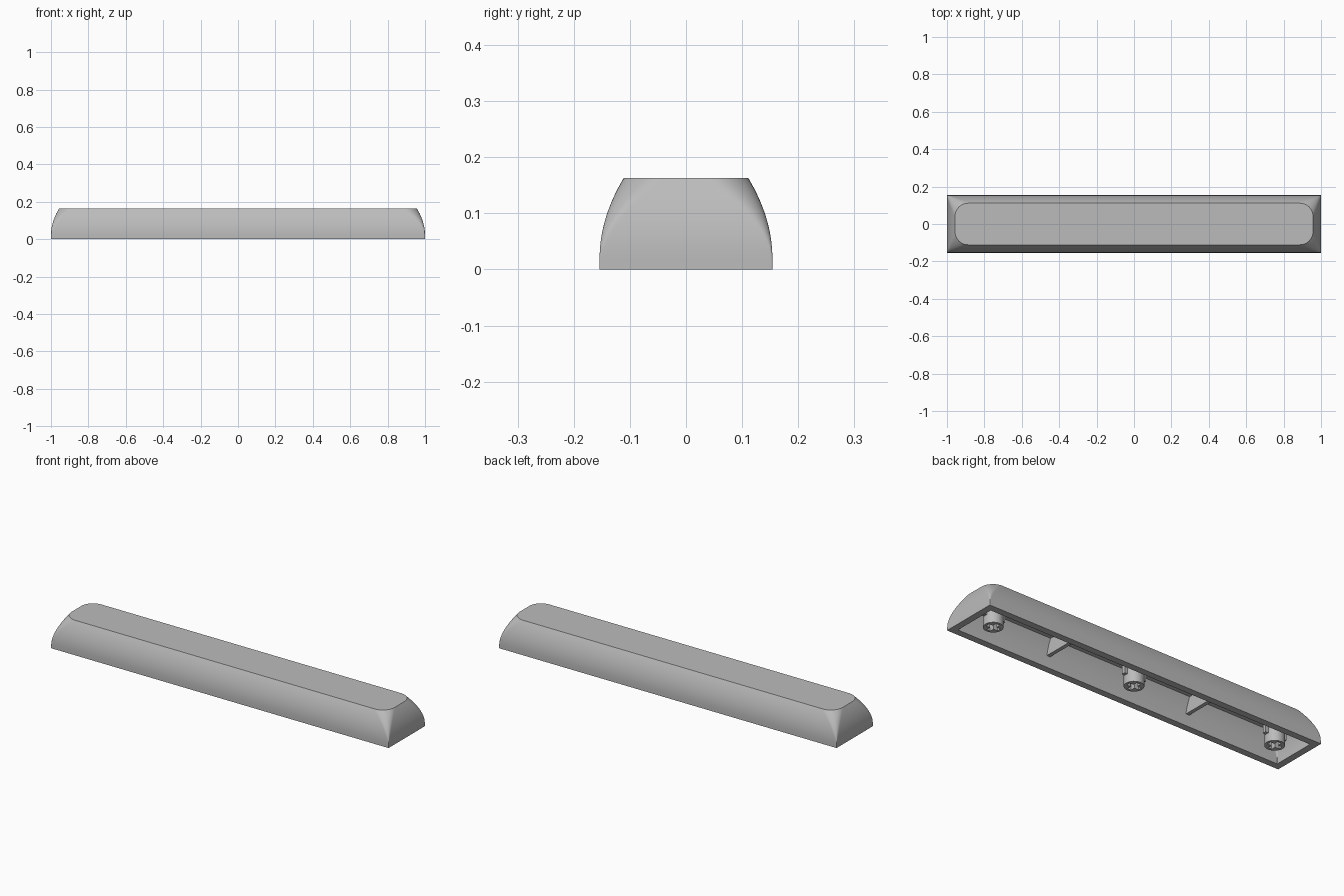
import bpy, bmesh, math
from mathutils import Matrix

default = bpy.data.objects.get("Cube")
if default:
    bpy.data.objects.remove(default, do_unlink=True)

HALF_X, HALF_Y, HEIGHT = 1.0, 0.154, 0.163
STRAIGHT, INSET = 0.02, 0.043      # vertical skirt, then inward curve
WALL, CEILING = 0.036, 0.14

grey = bpy.data.materials.new("grey plastic")
grey.use_nodes = True
grey.diffuse_color = (0.5, 0.5, 0.5, 1)
grey.node_tree.nodes["Principled BSDF"].inputs["Base Color"].default_value = (0.5, 0.5, 0.5, 1)


def finish(name, bm, smooth=True):
    bmesh.ops.recalc_face_normals(bm, faces=bm.faces)
    mesh = bpy.data.meshes.new(name)
    bm.to_mesh(mesh)
    bm.free()
    mesh.materials.append(grey)
    obj = bpy.data.objects.new(name, mesh)
    bpy.context.collection.objects.link(obj)
    if smooth:
        bpy.ops.object.select_all(action='DESELECT')
        obj.select_set(True)
        bpy.context.view_layer.objects.active = obj
        bpy.ops.object.shade_smooth_by_angle(angle=math.radians(30))
    return obj


def add_box(bm, centre, size):
    bmesh.ops.create_cube(bm, size=1, matrix=Matrix.Translation(centre) @ Matrix.Diagonal((*size, 1)))


def ring(bm, z, extra):
    """Rounded rectangle at height z; corners soften toward the top."""
    t = max(0, (z - STRAIGHT) / (HEIGHT - STRAIGHT))
    inset = INSET * t ** 2 + extra
    hx, hy = HALF_X - inset, HALF_Y - inset
    r = 0.002 + 0.068 * t ** 1.5
    guard = 0.008
    verts = []
    for k in range(4):
        sx, sy = (1, -1, -1, 1)[k], (1, 1, -1, -1)[k]
        pts = [(hx, hy - r - guard)]
        for i in range(11):
            a = math.pi / 2 * i / 10
            pts.append((hx - r + r * math.cos(a), hy - r + r * math.sin(a)))
        pts.append((hx - r - guard, hy))
        if k % 2:
            pts.reverse()
        verts += [bm.verts.new((sx * x, sy * y, z)) for x, y in pts]
    return verts


def bridge(bm, a, b):
    for i in range(len(a)):
        j = (i + 1) % len(a)
        bm.faces.new((a[i], a[j], b[j], b[i]))


# Hollow cap: outer skin up to the flat top, inner skin up to the ceiling
bm = bmesh.new()
steps = 12
outer = [ring(bm, HEIGHT * i / steps, 0) for i in range(steps + 1)]
inner = [ring(bm, CEILING * i / steps, WALL) for i in range(steps + 1)]
for skin in (outer, inner):
    for a, b in zip(skin, skin[1:]):
        bridge(bm, a, b)
    bm.faces.new(skin[-1])
bridge(bm, outer[0], inner[0])
finish("key_cap_shell", bm)

# Cross-shaped cutter for the stem sockets
STEMS = {"left": 0.85, "centre": 0.0, "right": -0.85}


def cross_cutter(x):
    bm = bmesh.new()
    w, l, depth = 0.011, 0.035, 0.07
    outline = [(w, l), (w, w), (l, w), (l, -w), (w, -w), (w, -l),
               (-w, -l), (-w, -w), (-l, -w), (-l, w), (-w, w), (-w, l)]
    face = bm.faces.new([bm.verts.new((x + px, py, -0.02)) for px, py in outline])
    top = bmesh.ops.extrude_face_region(bm, geom=[face])["geom"]
    bmesh.ops.translate(bm, vec=(0, 0, depth + 0.02),
                        verts=[v for v in top if isinstance(v, bmesh.types.BMVert)])
    cutter = finish("socket_cutter", bm, False)
    cutter.hide_render = True
    return cutter


# Round stems with a socket and two short side fins
for side, x in STEMS.items():
    bm = bmesh.new()
    low, high = 0.004, CEILING + 0.01
    bmesh.ops.create_cone(bm, cap_ends=True, segments=32, radius1=0.048, radius2=0.048,
                          depth=high - low, matrix=Matrix.Translation((x, 0, (low + high) / 2)))
    stem = finish(side + "_stem", bm)
    cutter = cross_cutter(x)
    cut = stem.modifiers.new("socket", 'BOOLEAN')
    cut.operation, cut.solver, cut.object = 'DIFFERENCE', 'EXACT', cutter
    bpy.context.view_layer.objects.active = stem
    bpy.ops.object.modifier_apply(modifier=cut.name)
    bpy.data.objects.remove(cutter, do_unlink=True)

    bm = bmesh.new()
    for s in (-1, 1):
        add_box(bm, (x + s * 0.054, 0, 0.1), (0.02, 0.02, 0.1))
    finish(side + "_stem_fins", bm, False)

# Cross ribs between the stems
for side, x in (("left", 0.42), ("right", -0.42)):
    bm = bmesh.new()
    add_box(bm, (x, 0, 0.103), (0.02, 0.236, 0.086))
    finish(side + "_cross_rib", bm, False)
